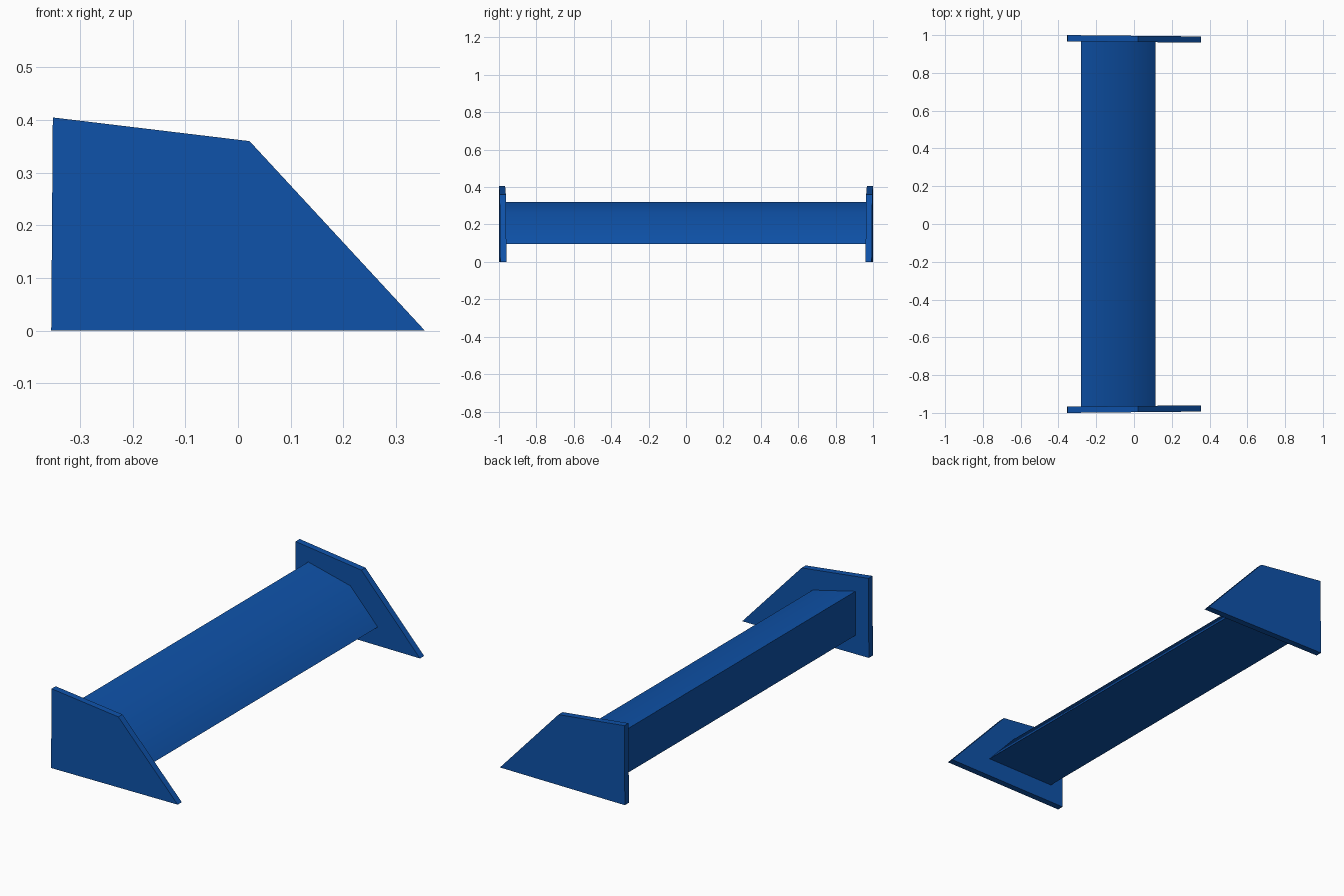
import bpy
import bmesh
from math import radians

cube = bpy.data.objects.get("Cube")
if cube:
    bpy.data.objects.remove(cube, do_unlink=True)

# Single blue paint
blue = bpy.data.materials.new("blue_paint")
blue.use_nodes = True
color = (0.0045, 0.085, 0.40, 1)
blue.diffuse_color = color
blue.node_tree.nodes["Principled BSDF"].inputs["Base Color"].default_value = color


def extrude_profile(name, profile, y_start, y_end, toe=0.0):
    """Extrude an x-z profile along y; toe shears it along y with x."""
    bm = bmesh.new()
    x_min = min(x for x, z in profile)
    start, end = [
        [bm.verts.new((x, y + toe * (x - x_min), z)) for x, z in profile]
        for y in (y_start, y_end)
    ]
    bm.faces.new(start)
    bm.faces.new(end)
    count = len(profile)
    for i in range(count):
        j = (i + 1) % count
        bm.faces.new((start[i], start[j], end[j], end[i]))
    bmesh.ops.recalc_face_normals(bm, faces=bm.faces)
    mesh = bpy.data.meshes.new(name)
    bm.to_mesh(mesh)
    bm.free()
    mesh.materials.append(blue)
    obj = bpy.data.objects.new(name, mesh)
    bpy.context.collection.objects.link(obj)
    return obj


# End plates, toed in slightly towards the front of the bar
plate = [(-0.355, 0), (0.355, 0), (0.022, 0.36), (-0.352, 0.405)]
for name, side in (("front_end_plate", -1), ("back_end_plate", 1)):
    extrude_profile(name, plate, side, side * 0.967, toe=-side * 0.01)

# Long bar with a softly shaded crease between its top and sloping face
bar_profile = [(-0.28, 0.095), (0.115, 0.095), (-0.04, 0.263), (-0.28, 0.32)]
bar = extrude_profile("long_bar", bar_profile, -0.975, 0.975)
bpy.ops.object.select_all(action='DESELECT')
bar.select_set(True)
bpy.context.view_layer.objects.active = bar
bpy.ops.object.shade_smooth_by_angle(angle=radians(45))
